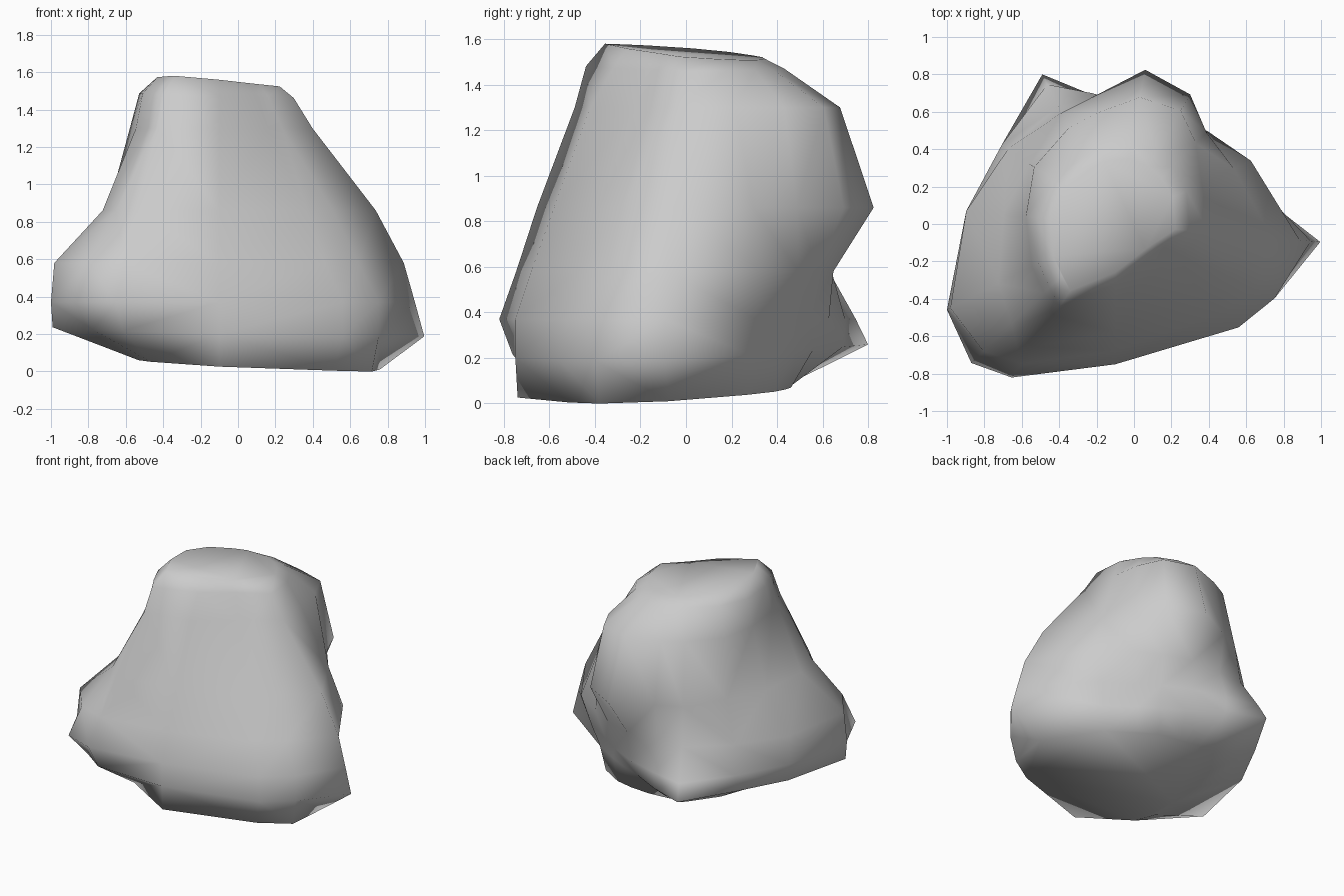
import bpy
import bmesh
from math import cos, sin, radians

default_cube = bpy.data.objects.get("Cube")
if default_cube:
    bpy.data.objects.remove(default_cube, do_unlink=True)

AXIS_X = -0.1   # the vertical axis through the boulder

# Directions of the boulder's ridges and hollows, anticlockwise from +x
RIDGES = (-5, 25, 45, 60, 79, 100, 116, 145, 175, 207, 224, 236, 270, 320, 335)


def grey_stone():
    """One plain grey for the whole boulder."""
    material = bpy.data.materials.new("grey_stone")
    colour = (0.6, 0.6, 0.6, 1)
    material.diffuse_color = colour
    material.use_nodes = True
    shader = material.node_tree.nodes["Principled BSDF"]
    shader.inputs["Base Color"].default_value = colour
    shader.inputs["Roughness"].default_value = 0.9
    return material


def add_section(bm, height, lean_x, lean_y, radii, scale=1.0):
    """Add one leaning cross-section; radii are hundredths, one for each ridge."""
    section = []
    for ridge, radius in zip(RIDGES, radii):
        angle = radians(ridge)
        x = AXIS_X + cos(angle) * radius * scale / 100
        y = sin(angle) * radius * scale / 100
        section.append(bm.verts.new((x, y, height + lean_x * x + lean_y * y)))
    return section


def bridge(bm, lower, upper):
    """Join two neighbouring sections, splitting each quad along its shorter diagonal."""
    for index in range(len(lower)):
        after = (index + 1) % len(lower)
        a, b = lower[index], lower[after]
        c, d = upper[after], upper[index]
        if (a.co - c.co).length < (b.co - d.co).length:
            triangles = ((a, b, c), (a, c, d))
        else:
            triangles = ((a, b, d), (b, c, d))
        for triangle in triangles:
            bm.faces.new(triangle)


# Cross-sections from the ground up: height, lean in x, lean in y, radii
sections = [
    # underside
    (0.05, -0.05, 0.04, (86, 63, 55, 50, 47, 47, 50, 44, 43, 48, 60, 66, 74, 80, 90)),
    # undercut foot with the side spike
    (0.22, -0.03, 0.03, (110, 67, 58, 56, 57, 70, 89, 74, 79, 100, 94, 92, 75, 86, 94)),
    # widest belly
    (0.37, 0, 0, (105, 73, 63, 62, 64, 71, 83, 74, 80, 101, 107, 99, 75, 86, 94)),
    # hollow at the back, shoulder on the right
    (0.58, 0, 0, (99, 80, 70, 67, 66, 65, 70, 70, 80, 99, 98, 90, 68, 74, 82)),
    # overhanging back ledge, with a hollow above the shoulder
    (0.86, 0, 0, (84, 70, 69, 80, 84, 69, 66, 56, 60, 70, 77, 79, 58, 61, 67)),
    # upper slope
    (1.3, 0, 0, (50, 51, 61, 70, 69, 60, 57, 53, 48, 50, 53, 59, 42, 34, 37)),
    # rim of the plateau
    (1.47, -0.03, 0, (40, 42, 43, 44, 44, 42, 40, 41, 43, 46, 49, 53, 32, 26, 29)),
]

# Boulder body
bm = bmesh.new()
rings = [add_section(bm, *section) for section in sections]

# Softened crown, a slightly smaller copy of the rim
rings.append(add_section(bm, 1.535, -0.06, -0.07, sections[-1][-1], 0.81))

for lower, upper in zip(rings, rings[1:]):
    bridge(bm, lower, upper)

# Underside and flat top
bm.faces.new(list(reversed(rings[0])))
bm.faces.new(rings[-1])
bmesh.ops.recalc_face_normals(bm, faces=bm.faces[:])

mesh = bpy.data.meshes.new("boulder")
bm.to_mesh(mesh)
bm.free()
mesh.materials.append(grey_stone())

boulder = bpy.data.objects.new("boulder", mesh)
bpy.context.collection.objects.link(boulder)

# Smooth shading over the coarse facets
for face in mesh.polygons:
    face.use_smooth = True
